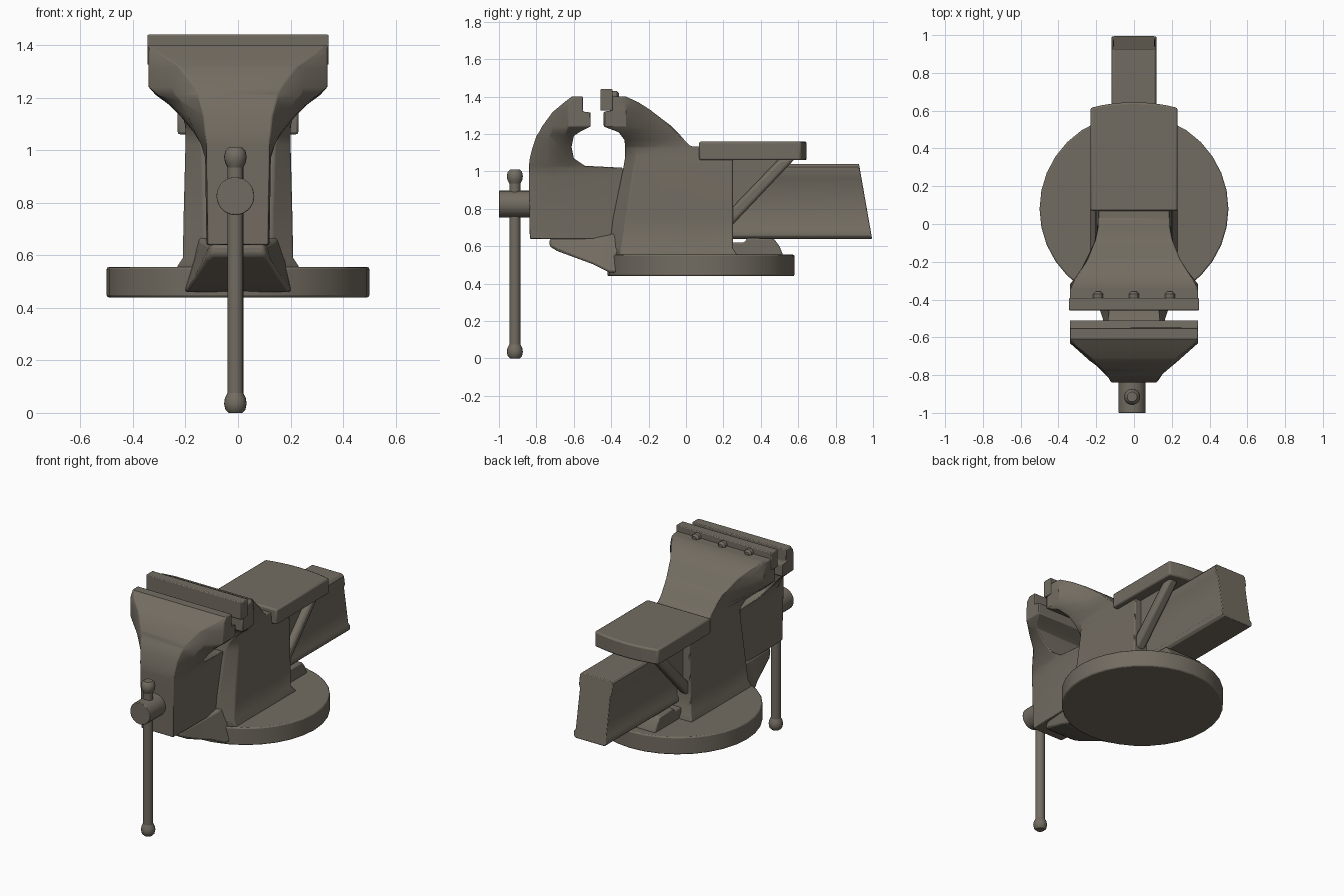
import bpy, bmesh, math
from mathutils import Vector

iron = bpy.data.materials.new("grey_brown_iron")
iron.diffuse_color = (0.17, 0.15, 0.12, 1)


def finish(name, bm, bevel=0.0, segments=2, angle=35):
    bmesh.ops.recalc_face_normals(bm, faces=bm.faces)
    me = bpy.data.meshes.new(name)
    bm.to_mesh(me)
    bm.free()
    ob = bpy.data.objects.new(name, me)
    bpy.context.collection.objects.link(ob)
    me.materials.append(iron)
    if bevel:
        m = ob.modifiers.new("soft_edges", 'BEVEL')
        m.width, m.segments = bevel, segments
        m.limit_method, m.angle_limit = 'ANGLE', math.radians(40)
    bpy.ops.object.select_all(action='DESELECT')
    ob.select_set(True)
    bpy.context.view_layer.objects.active = ob
    bpy.ops.object.shade_smooth_by_angle(angle=math.radians(angle))
    return ob


def skin(name, rings, **kw):
    """Join rings of equal length and cap both ends."""
    bm = bmesh.new()
    vs = [[bm.verts.new(p) for p in r] for r in rings]
    n = len(vs[0])
    for a, b in zip(vs, vs[1:]):
        for i in range(n):
            bm.faces.new((a[i], a[(i + 1) % n], b[(i + 1) % n], b[i]))
    bm.faces.new(vs[0])
    bm.faces.new(vs[-1])
    return finish(name, bm, **kw)


def casting(name, sections, **kw):
    """Loft upward; each section is z and (y, half width) points, front to back."""
    rings = []
    for z, pts in sections:
        rings.append([(w, y, z) for y, w in pts] + [(-w, y, z) for y, w in reversed(pts)])
    return skin(name, rings, **kw)


def box(name, x0, x1, y0, y1, z0, z1, bevel=0.01):
    rings = [[(x0, y0, z), (x1, y0, z), (x1, y1, z), (x0, y1, z)] for z in (z0, z1)]
    return skin(name, rings, bevel=bevel)


def turned(name, origin, axis, profile, sides=20, bevel=0.0):
    """Round part: (distance, radius) profile along an axis."""
    q = Vector((0, 0, 1)).rotation_difference(Vector(axis))
    rings = []
    for d, r in profile:
        rings.append([q @ Vector((r * math.cos(2 * math.pi * i / sides),
                                  r * math.sin(2 * math.pi * i / sides), d)) + Vector(origin)
                      for i in range(sides)])
    return skin(name, rings, bevel=bevel)


# Round base
turned("base_disc", (0, 0.08, 0.44), (0, 0, 1), [(0, 0.5), (0.115, 0.5)], 32, 0.008)

# Fixed body with its flared rear jaw
casting("fixed_body", [
    (0.50, [(-0.37, 0.13), (-0.34, 0.23), (0.0, 0.23), (0.27, 0.23)]),
    (0.56, [(-0.40, 0.13), (-0.35, 0.23), (0.0, 0.23), (0.27, 0.23)]),
    (0.59, [(-0.41, 0.13), (-0.345, 0.21), (0.0, 0.21), (0.25, 0.21)]),
    (0.75, [(-0.39, 0.13), (-0.32, 0.207), (0.0, 0.207), (0.25, 0.207)]),
    (1.02, [(-0.335, 0.14), (-0.28, 0.20), (0.0, 0.20), (0.25, 0.20)]),
    (1.08, [(-0.325, 0.17), (-0.27, 0.20), (0.0, 0.195), (0.25, 0.195)]),
    (1.125, [(-0.325, 0.21), (-0.27, 0.205), (-0.12, 0.19), (0.20, 0.19)]),
    (1.135, [(-0.325, 0.22), (-0.27, 0.21), (-0.12, 0.19), (0.025, 0.19)]),
    (1.17, [(-0.33, 0.26), (-0.29, 0.25), (-0.14, 0.205), (-0.01, 0.19)]),
    (1.21, [(-0.36, 0.315), (-0.31, 0.30), (-0.18, 0.23), (-0.045, 0.195)]),
    (1.24, [(-0.44, 0.34), (-0.32, 0.335), (-0.20, 0.245), (-0.075, 0.20)]),
    (1.32, [(-0.44, 0.34), (-0.32, 0.34), (-0.25, 0.285), (-0.18, 0.24)]),
    (1.325, [(-0.40, 0.34), (-0.32, 0.34), (-0.25, 0.285), (-0.185, 0.243)]),
    (1.37, [(-0.40, 0.34), (-0.33, 0.34), (-0.29, 0.315), (-0.255, 0.285)]),
    (1.40, [(-0.40, 0.34), (-0.36, 0.34), (-0.34, 0.335), (-0.32, 0.33)]),
], bevel=0.006)

# Tray below the front of the slide
tray = []
for y, wt, wb, z0, z1 in [(-0.73, 0.10, 0.10, 0.60, 0.64), (-0.69, 0.11, 0.125, 0.575, 0.64),
                          (-0.50, 0.12, 0.17, 0.505, 0.645), (-0.41, 0.14, 0.20, 0.46, 0.66),
                          (-0.32, 0.16, 0.21, 0.46, 0.70)]:
    tray.append([(-wb, y, z0), (wb, y, z0), (wt, y, z1), (-wt, y, z1)])
skin("slide_tray", tray, bevel=0.012)

# Movable front jaw
casting("movable_jaw", [
    (0.64, [(-0.835, 0.115), (-0.70, 0.12), (-0.50, 0.12), (-0.36, 0.12)]),
    (0.97, [(-0.84, 0.12), (-0.70, 0.125), (-0.50, 0.125), (-0.33, 0.125)]),
    (1.02, [(-0.84, 0.12), (-0.73, 0.14), (-0.60, 0.14), (-0.34, 0.13)]),
    (1.03, [(-0.84, 0.12), (-0.74, 0.145), (-0.63, 0.145), (-0.54, 0.14)]),
    (1.07, [(-0.835, 0.125), (-0.74, 0.165), (-0.66, 0.17), (-0.60, 0.17)]),
    (1.13, [(-0.82, 0.13), (-0.74, 0.19), (-0.67, 0.215), (-0.612, 0.22)]),
    (1.19, [(-0.80, 0.145), (-0.73, 0.22), (-0.655, 0.27), (-0.60, 0.28)]),
    (1.21, [(-0.785, 0.15), (-0.72, 0.24), (-0.64, 0.305), (-0.57, 0.31)]),
    (1.24, [(-0.77, 0.165), (-0.71, 0.25), (-0.63, 0.34), (-0.51, 0.34)]),
    (1.315, [(-0.715, 0.22), (-0.68, 0.27), (-0.63, 0.34), (-0.51, 0.34)]),
    (1.32, [(-0.71, 0.225), (-0.68, 0.27), (-0.63, 0.34), (-0.55, 0.34)]),
    (1.37, [(-0.65, 0.30), (-0.64, 0.32), (-0.625, 0.34), (-0.55, 0.34)]),
    (1.40, [(-0.61, 0.335), (-0.60, 0.34), (-0.59, 0.34), (-0.55, 0.34)]),
], bevel=0.006)

# Rear jaw plate and its bolts
box("jaw_plate", -0.345, 0.345, -0.457, -0.392, 1.325, 1.44, 0.005)
for x in (-0.19, 0, 0.19):
    turned("plate_bolt", (x, -0.40, 1.405), (0, 1, 0),
           [(0, 0.026), (0.03, 0.026), (0.042, 0.014)], 12)

# Slide bar: shallow side grooves, slanted rear end
half = [(0.105, 0.64), (0.12, 0.655), (0.12, 0.68), (0.11, 0.695), (0.11, 0.945),
        (0.12, 0.965), (0.12, 1.025), (0.108, 1.04)]
section = half + [(-x, z) for x, z in reversed(half)]
skin("slide_bar", [[(x, -0.30, z) for x, z in section],
                   [(x, 0.995 - (z - 0.64) * 0.175, z) for x, z in section]], bevel=0.004)

# Anvil with a bowed rear edge
outline = [(-0.23, 0.07), (0.23, 0.07)]
for i in range(9):
    x = 0.23 - 0.46 * i / 8
    outline.append((x, 0.645 - 0.03 * (x / 0.23) ** 2))
skin("anvil", [[(x, y, z) for x, y in outline] for z in (1.06, 1.16)], bevel=0.01)

# Triangular webs and diagonal braces below the anvil, on both sides
for s in (-1, 1):
    tri = [(0.23, 0.74), (0.55, 1.07), (0.23, 1.07)]
    skin("anvil_web", [[(s * x, y, z) for y, z in tri] for x in (0.12, 0.155)])
    bar = [(0.24, 0.705), (0.585, 1.07), (0.50, 1.07), (0.24, 0.80)]
    skin("anvil_brace", [[(s * x, y, z) for y, z in bar] for x in (0.122, 0.195)], bevel=0.02)

# Locking lug on the base
lug = [(0.24, 0.55), (0.52, 0.55), (0.50, 0.60), (0.47, 0.64), (0.33, 0.645),
       (0.31, 0.62), (0.24, 0.62)]
skin("base_lug", [[(x, y, z) for y, z in lug] for x in (-0.14, 0.14)], bevel=0.008)

# Screw head and crossing handle with knobs
turned("screw_head", (-0.01, -1.0, 0.825), (0, 1, 0), [(0, 0.072), (0.18, 0.072)], 28, 0.004)
knob = [(0, 0.026), (0.012, 0.038), (0.035, 0.043), (0.055, 0.04), (0.075, 0.03)]
turned("handle_bar", (-0.01, -0.915, 0), (0, 0, 1), [(0.05, 0.03), (0.96, 0.03)])
turned("lower_knob", (-0.01, -0.915, 0), (0, 0, 1), knob)
turned("upper_knob", (-0.01, -0.915, 1.01), (0, 0, -1), knob)
